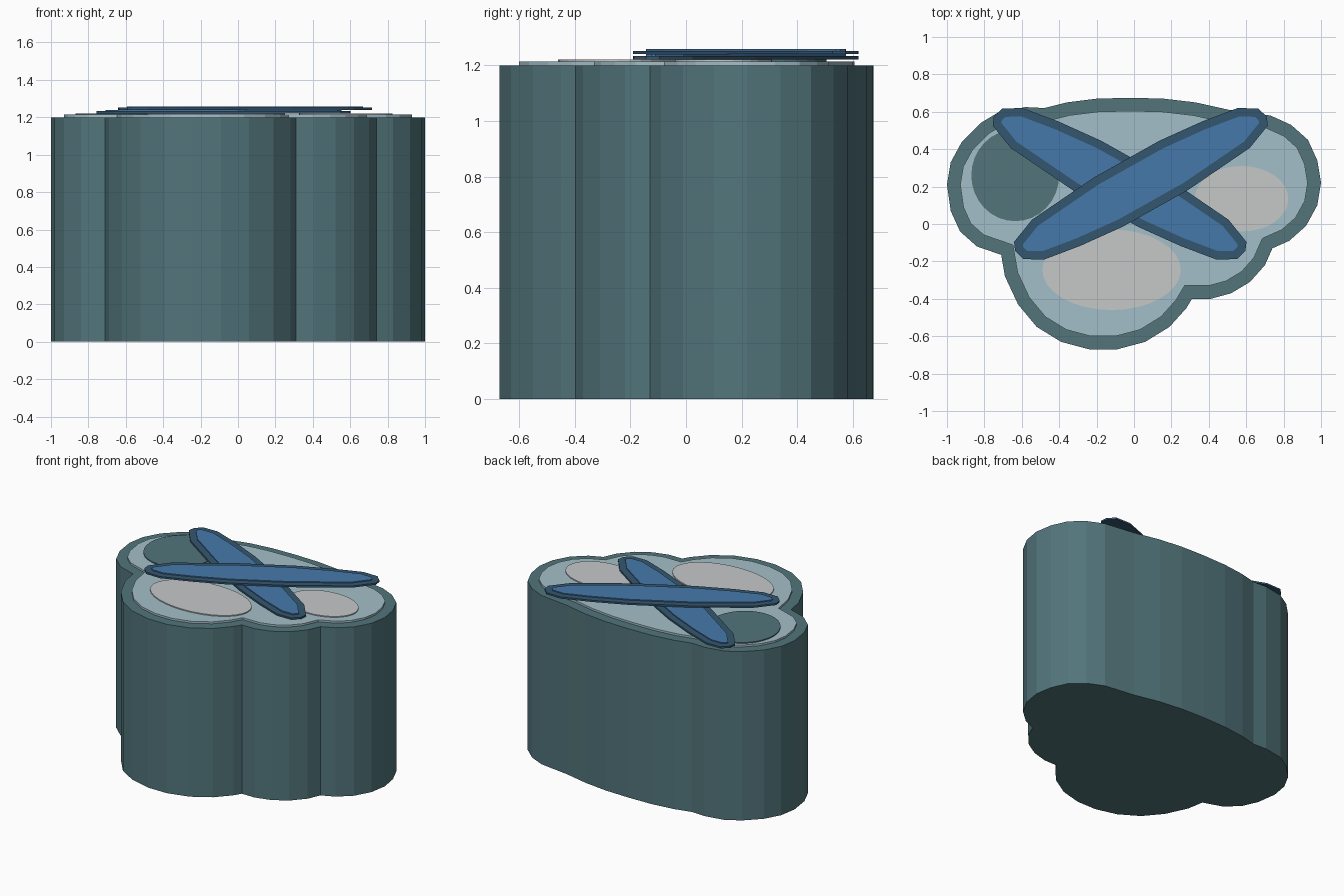
import bpy, bmesh, math
from mathutils import Vector

if "Cube" in bpy.data.objects:
    bpy.data.objects.remove(bpy.data.objects["Cube"])


def material(name, rgb):
    """Flat material from 0-255 display colour."""
    m = bpy.data.materials.new(name)
    lin = [((c / 255 + 0.055) / 1.055) ** 2.4 for c in rgb]
    m.diffuse_color = (*lin, 1)
    m.use_nodes = True
    m.node_tree.nodes["Principled BSDF"].inputs["Base Color"].default_value = m.diffuse_color
    return m


TEAL = material("dark teal", (82, 117, 123))
PALE = material("pale blue", (163, 191, 200))
GREY = material("light grey", (198, 200, 201))
NAVY = material("navy blue", (52, 86, 112))
BLUE = material("mid blue", (70, 121, 170))


def inset(points, d):
    """Move a counterclockwise outline inward by d with mitred corners."""
    pts = [Vector(p) for p in points]
    out = []
    for i, p in enumerate(pts):
        a = (p - pts[i - 1]).normalized()
        b = (pts[(i + 1) % len(pts)] - p).normalized()
        n = Vector((-a.y - b.y, a.x + b.x)).normalized()
        out.append(p + n * d / max(0.6, n.dot(Vector((-a.y, a.x)))))
    return out


def slab(name, points, z0, z1, mat):
    """Solid prism over an outline."""
    bm = bmesh.new()
    face = bm.faces.new([bm.verts.new((p[0], p[1], z0)) for p in points])
    ext = bmesh.ops.extrude_face_region(bm, geom=[face], use_keep_orig=True)
    top = [v for v in ext["geom"] if isinstance(v, bmesh.types.BMVert)]
    bmesh.ops.translate(bm, verts=top, vec=(0, 0, z1 - z0))
    bmesh.ops.recalc_face_normals(bm, faces=bm.faces)
    mesh = bpy.data.meshes.new(name)
    bm.to_mesh(mesh)
    bm.free()
    mesh.materials.append(mat)
    ob = bpy.data.objects.new(name, mesh)
    bpy.context.collection.objects.link(ob)
    return ob


def ellipse(cx, cy, rx, ry, n=32):
    return [(cx + rx * math.cos(2 * math.pi * i / n),
             cy + ry * math.sin(2 * math.pi * i / n)) for i in range(n)]


# Lobed body
outline = [
    (-1, .21), (-.98, .07), (-.93, -.04), (-.84, -.12), (-.71, -.165),
    (-.69, -.28), (-.62, -.43), (-.52, -.55), (-.39, -.63), (-.24, -.67),
    (-.09, -.67), (.06, -.63), (.19, -.55), (.28, -.45), (.31, -.40),
    (.41, -.40), (.52, -.37), (.62, -.31), (.70, -.22), (.74, -.13),
    (.83, -.09), (.92, -.01), (.98, .10), (1, .22), (.98, .34),
    (.93, .45), (.84, .53), (.73, .58), (.51, .61), (.33, .65),
    (.16, .67), (-.02, .675), (-.20, .67), (-.36, .65), (-.48, .62),
    (-.58, .625), (-.72, .60), (-.82, .54), (-.92, .44), (-.98, .33)]
slab("body", outline, 0, 1.2, TEAL)
slab("top_panel", inset(outline, 0.07), 1.2, 1.214, PALE)

# Round patches on the panel
slab("front_patch", ellipse(-.12, -.245, .37, .215), 1.21, 1.221, GREY)
slab("right_patch", ellipse(.575, .135, .25, .175), 1.21, 1.221, GREY)
slab("left_patch", ellipse(-.635, .26, .235, .245), 1.21, 1.221, TEAL)

# Crossed bars: half an outline, completed by point symmetry
half = [(-.60, .125), (-.743, .07), (-.762, .025), (-.745, -.035),
        (-.65, -.092), (-.45, -.125), (-.2, -.150), (.2, -.155)]
bar = half + [(-u, -v) for u, v in half]
c, s = math.cos(math.radians(30)), math.sin(math.radians(30))


def crossed_bar(name, cx, side, z):
    def place(points):
        return [(cx + side * (u * c - v * s), .215 + u * s + v * c) for u, v in points]
    slab(name + "_rim", place(bar), z, z + 0.012, NAVY)
    slab(name + "_face", place(inset(bar, 0.045)), z + 0.01, z + 0.019, BLUE)


crossed_bar("lower_bar", -.077, -1, 1.221)
crossed_bar("upper_bar", .037, 1, 1.24)
